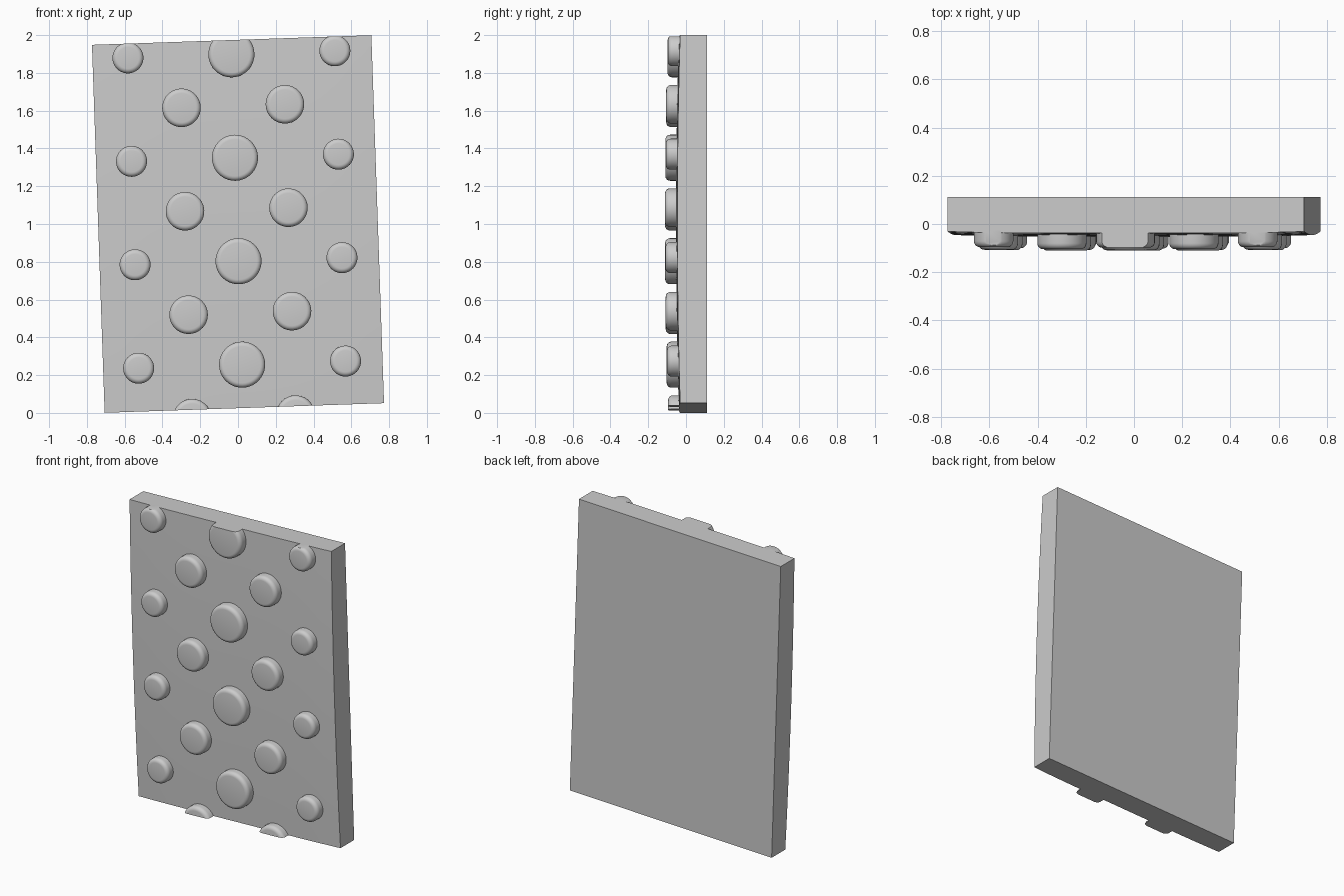
import bpy, bmesh, math

if "Cube" in bpy.data.objects:
    bpy.data.objects.remove(bpy.data.objects["Cube"])

W, H = 0.74, 0.9745          # half width and half height of the panel
TILT = math.radians(1.97)    # slight lean in the front plane
BACK, FRONT, TOP = 0.112, -0.053, -0.111
PITCH = 0.274


def sag(u, v):
    """How far the gently domed front falls back toward the edges."""
    return 0.007 * (u / W) ** 4 + 0.015 * (v / H) ** 2


def finish(name, bm):
    bmesh.ops.recalc_face_normals(bm, faces=bm.faces)
    mesh = bpy.data.meshes.new(name)
    bm.to_mesh(mesh)
    bm.free()
    obj = bpy.data.objects.new(name, mesh)
    bpy.context.collection.objects.link(obj)
    obj.location = (0, 0, 1)
    obj.rotation_euler = (0, -TILT, 0)
    bpy.ops.object.select_all(action='DESELECT')
    obj.select_set(True)
    bpy.context.view_layer.objects.active = obj
    bpy.ops.object.shade_smooth_by_angle(angle=math.radians(35))
    return obj


def panel():
    bm = bmesh.new()
    nx, nz = 16, 20
    grid = []
    for j in range(nz + 1):
        row = []
        for i in range(nx + 1):
            u, v = W * (2 * i / nx - 1), H * (2 * j / nz - 1)
            row.append(bm.verts.new((u, FRONT + sag(u, v), v)))
        grid.append(row)
    for j in range(nz):
        for i in range(nx):
            bm.faces.new((grid[j][i], grid[j][i + 1], grid[j + 1][i + 1], grid[j + 1][i]))
    # sides and flat back
    rim = [e for e in bm.edges if e.is_boundary]
    ext = bmesh.ops.extrude_edge_only(bm, edges=rim)['geom']
    for vert in (g for g in ext if isinstance(g, bmesh.types.BMVert)):
        vert.co.y = BACK
    bmesh.ops.holes_fill(bm, edges=[e for e in bm.edges if e.is_boundary], sides=0)
    finish("panel", bm)


def stud(name, u, v, r):
    """Round button with a soft rim, trimmed flush with the panel ends."""
    bm = bmesh.new()
    seg, fillet = 40, 0.025
    drop = sag(u, v)
    profile = [(r, FRONT + drop + 0.012)]
    for k in range(6):
        a = math.pi / 2 * k / 5
        profile.append((r - fillet + fillet * math.cos(a),
                        TOP + drop + fillet - fillet * math.sin(a)))
    rings = [[bm.verts.new((u + pr * math.cos(2 * math.pi * s / seg), y,
                            v + pr * math.sin(2 * math.pi * s / seg)))
              for s in range(seg)] for pr, y in profile]
    for a, b in zip(rings, rings[1:]):
        for s in range(seg):
            t = (s + 1) % seg
            bm.faces.new((a[s], a[t], b[t], b[s]))
    bm.faces.new(rings[0])
    bm.faces.new(rings[-1])
    if abs(v) + r > H:
        sign = math.copysign(1, v)
        bmesh.ops.bisect_plane(bm, geom=bm.verts[:] + bm.edges[:] + bm.faces[:],
                               plane_co=(0, 0, sign * H), plane_no=(0, 0, sign),
                               clear_outer=True)
        bmesh.ops.holes_fill(bm, edges=[e for e in bm.edges if e.is_boundary], sides=0)
    finish(name, bm)


panel()

# Staggered lattice: large and small studs share rows, medium ones sit between
for n in range(4):
    v = -0.745 + 2 * PITCH * n
    stud(f"large_stud_{n}", -0.004, v, 0.122)
    for side in (-1, 1):
        stud(f"small_stud_{n}_{side}", -0.004 + side * 2 * PITCH, v, 0.082)
        stud(f"medium_stud_{n}_{side}", -0.004 + side * PITCH, v - PITCH, 0.102)
